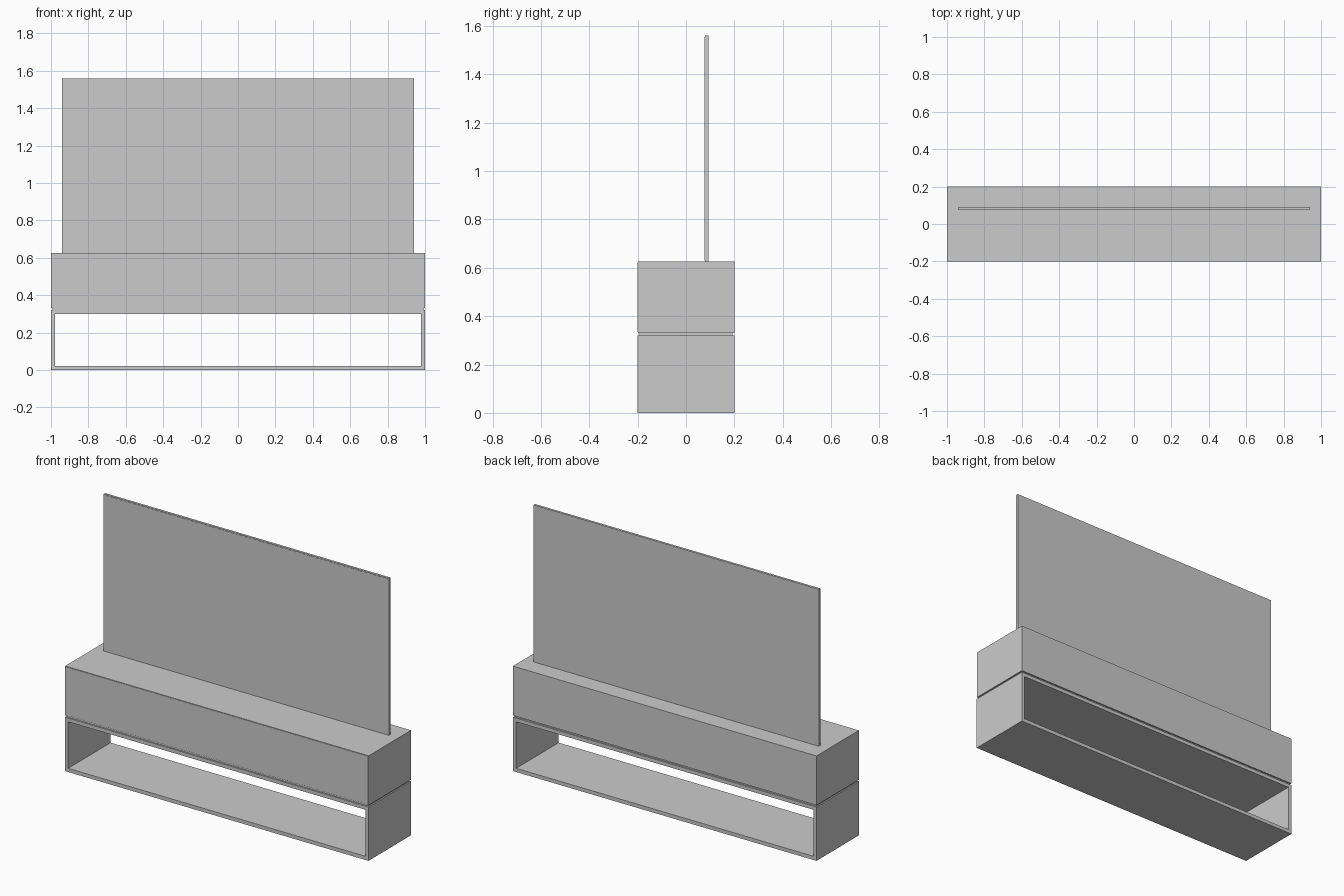
import bpy, bmesh

if "Cube" in bpy.data.objects:
    bpy.data.objects.remove(bpy.data.objects["Cube"])


def finish(name, bm):
    bmesh.ops.recalc_face_normals(bm, faces=bm.faces)
    mesh = bpy.data.meshes.new(name)
    bm.to_mesh(mesh)
    bm.free()
    obj = bpy.data.objects.new(name, mesh)
    bpy.context.collection.objects.link(obj)
    return obj


def box(name, x, y, z):
    """Axis-aligned box from (min, max) ranges."""
    bm = bmesh.new()
    bmesh.ops.create_cube(bm, size=1)
    for v in bm.verts:
        v.co = [r[0] if c < 0 else r[1] for c, r in zip(v.co, (x, y, z))]
    return finish(name, bm)


def ring(name, outer, inner, y):
    """Rectangular tube along y; outer and inner are (half width, z min, z max)."""
    bm = bmesh.new()
    loops = []
    for hw, z0, z1 in (outer, inner):
        for yy in y:
            loops.append([bm.verts.new((px, yy, pz)) for px, pz in
                          ((-hw, z0), (hw, z0), (hw, z1), (-hw, z1))])
    of, ob, inf, inb = loops
    for a, b in ((of, ob), (ob, inb), (inb, inf), (inf, of)):
        for i in range(4):
            j = (i + 1) % 4
            bm.faces.new((a[i], a[j], b[j], b[i]))
    return finish(name, bm)


# Open stand, see-through from front to back
ring("open_stand", (1.0, 0.0, 0.321), (0.979, 0.022, 0.299), (-0.2, 0.2))

# Recessed spacer forming the shadow gap
box("shadow_gap_spacer", (-0.992, 0.992), (-0.192, 0.192), (0.320, 0.332))

# Closed cabinet with a thin front panel
box("cabinet", (-1.0, 1.0), (-0.198, 0.2), (0.331, 0.625))
box("cabinet_front_panel", (-0.997, 0.997), (-0.2, -0.197), (0.334, 0.622))

# Thin screen rising out of the cabinet top
box("screen_body", (-0.94, 0.94), (0.078, 0.092), (0.60, 1.56))
box("screen_display", (-0.935, 0.935), (0.077, 0.079), (0.63, 1.555))
